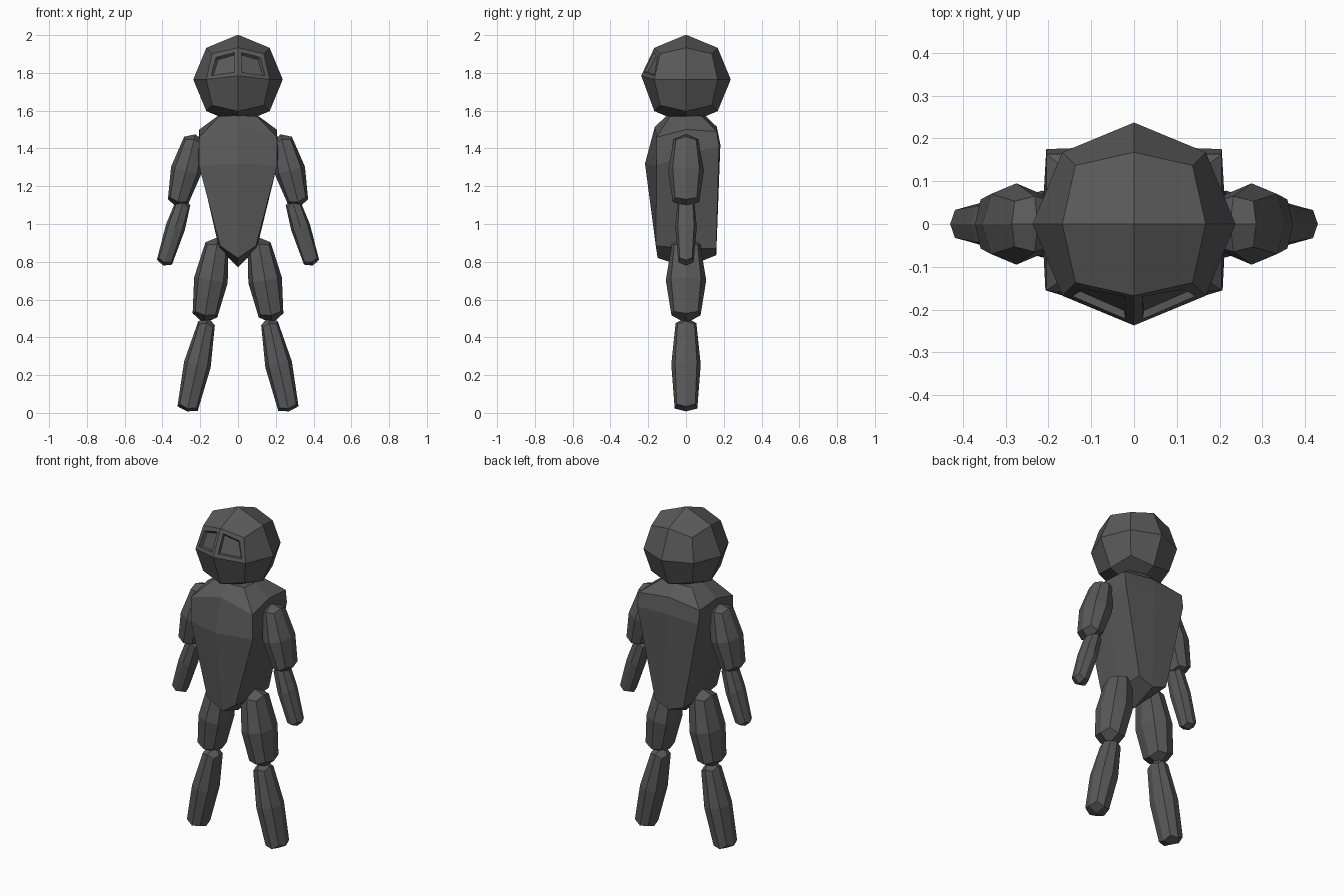
import bpy, bmesh, math
from mathutils import Vector

if "Cube" in bpy.data.objects:
    bpy.data.objects.remove(bpy.data.objects["Cube"])

grey = bpy.data.materials.new("dark grey")
grey.diffuse_color = (0.1, 0.1, 0.1, 1)
grey.use_nodes = True
grey.node_tree.nodes["Principled BSDF"].inputs["Base Color"].default_value = grey.diffuse_color


def finish(name, bm):
    bmesh.ops.recalc_face_normals(bm, faces=bm.faces)
    me = bpy.data.meshes.new(name)
    bm.to_mesh(me)
    bm.free()
    me.materials.append(grey)
    ob = bpy.data.objects.new(name, me)
    bpy.context.collection.objects.link(ob)
    return ob


def loft(name, rings, top, bottom):
    """Skin 8-point rings; each end is four quads meeting at a pole."""
    bm = bmesh.new()
    vs = [[bm.verts.new(p) for p in r] for r in rings]
    for a, b in zip(vs, vs[1:]):
        for i in range(8):
            j = (i + 1) % 8
            bm.faces.new((a[i], a[j], b[j], b[i]))
    for ring, tip in ((vs[0], top), (vs[-1], bottom)):
        pole = bm.verts.new(tip)
        for i in range(0, 8, 2):
            bm.faces.new((pole, ring[i], ring[i + 1], ring[(i + 2) % 8]))
    return finish(name, bm)


# Head: cube split once and rounded into a 24-quad ball
bm = bmesh.new()
bmesh.ops.create_cube(bm, size=2)
bmesh.ops.subdivide_edges(bm, edges=bm.edges, cuts=1, use_grid_fill=True)
for v in bm.verts:
    v.co = v.co.normalized() * 0.237
    if v.co.y < -0.2:
        v.co.z += 0.02
    v.co.z += 1.765
# Eyes: sunken panels in the two upper front quads
eyes = [f for f in bm.faces if f.calc_center_median().y < -0.15
        and f.calc_center_median().z > 1.8
        and all(v.co.y < -0.12 for v in f.verts)]
bm.normal_update()
bmesh.ops.inset_individual(bm, faces=eyes, thickness=0.032)
bmesh.ops.inset_individual(bm, faces=eyes, thickness=0.01, depth=-0.016)
finish("head", bm)


# Torso: half rings (front centre, front corner, side, back corner, back centre)
def body_ring(*half):
    mirror = [(-x, y, z) for x, y, z in half[3:0:-1]]
    return list(half) + mirror


loft("torso", [
    body_ring((0, -.10, 1.575), (.10, -.085, 1.57), (.11, 0, 1.57), (.10, .085, 1.57), (0, .10, 1.575)),
    body_ring((0, -.165, 1.515), (.205, -.155, 1.46), (.205, 0, 1.50), (.205, .163, 1.49), (0, .163, 1.515)),
    body_ring((0, -.217, 1.32), (.207, -.155, 1.31), (.215, 0, 1.37), (.205, .175, 1.41), (0, .182, 1.42)),
    body_ring((0, -.15, .82), (.095, -.16, .885), (.10, 0, .87), (.095, .16, .87), (0, .16, .835)),
], (0, 0, 1.58), (0, 0, .77))


# Limbs: bulging eight-sided segments, (half width, half depth) at each ring
def limb(name, side, start, end, sizes, ts):
    p0, p1 = (Vector((p[0] * side, 0, p[1])) for p in (start, end))
    axis = (p1 - p0).normalized()
    across = Vector((-axis.z, 0, axis.x))
    rings = []
    for k, ((a, b), t) in enumerate(zip(sizes, ts)):
        c = p0.lerp(p1, t)
        corner = 0.74 if k == 1 else 0.82
        ring = []
        for i in range(8):
            s = corner / math.sqrt(0.5) if i % 2 else 1
            ang = i * math.pi / 4
            lean = (0.5 - t) * 0.03 if i % 2 else 0
            ring.append(c + across * (a * s * math.cos(ang))
                        + Vector((0, b * s * math.sin(ang), 0)) + axis * lean)
        rings.append(ring)
    loft(name, rings, p0, p1)


for side, label in ((1, "right"), (-1, "left")):
    limb(label + "_upper_arm", side, (.225, 1.475), (.325, 1.09),
         [(.055, .065), (.082, .095), (.055, .07)], (.07, .5, .93))
    limb(label + "_forearm", side, (.285, 1.13), (.395, .78),
         [(.04, .045), (.052, .057), (.042, .04)], (.05, .42, .95))
    limb(label + "_thigh", side, (.105, .93), (.182, .475),
         [(.062, .075), (.09, .107), (.066, .077)], (.08, .5, .91))
    limb(label + "_shin", side, (.16, .505), (.27, .008),
         [(.045, .055), (.072, .078), (.055, .06)], (.06, .5, .97))
